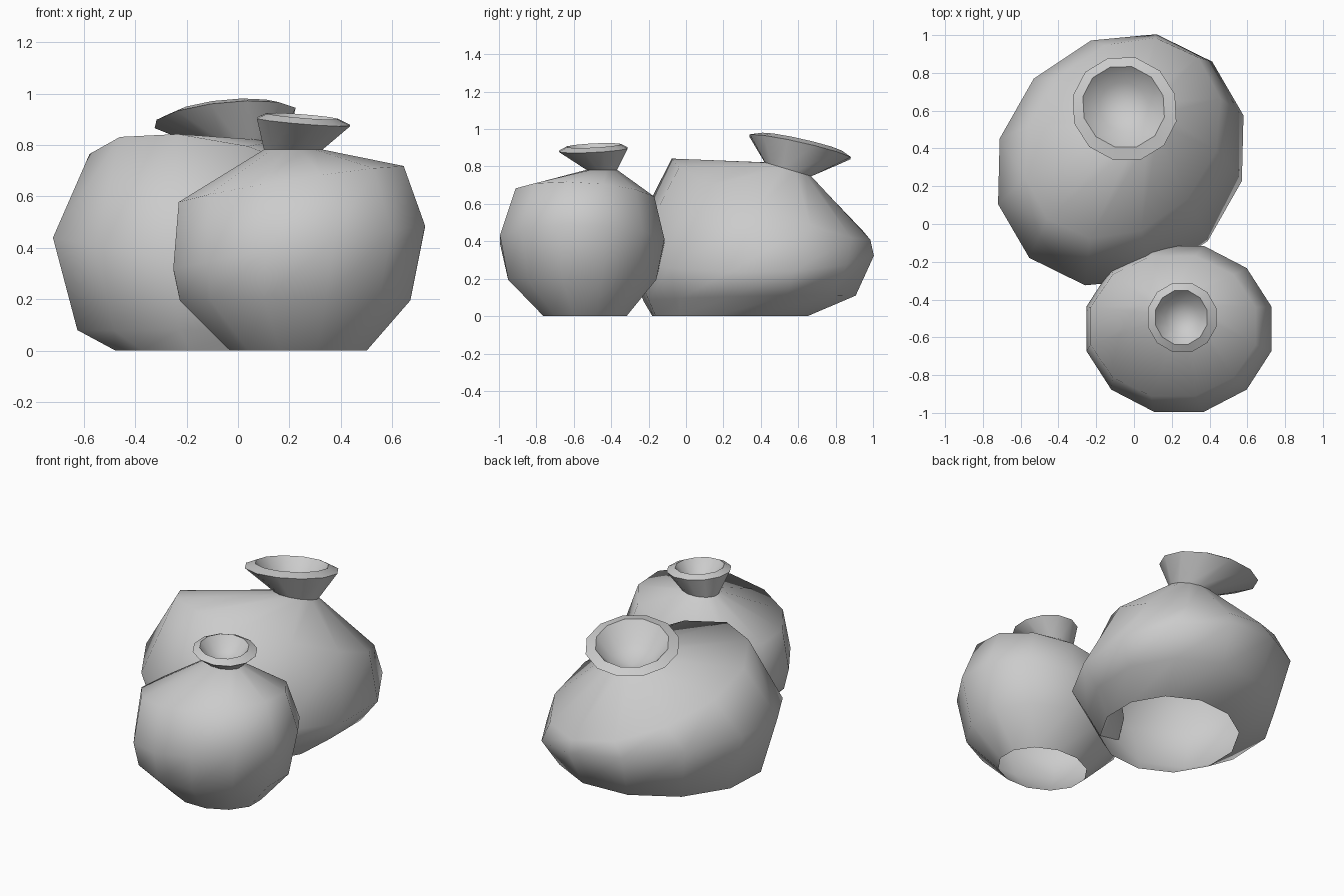
import bpy, bmesh, math
from mathutils import Vector

cube = bpy.data.objects.get("Cube")
if cube:
    bpy.data.objects.remove(cube, do_unlink=True)

SIDES = 12

# One plain grey cloth colour
cloth = bpy.data.materials.new("grey_cloth")
cloth.use_nodes = True
grey = (0.6, 0.6, 0.6, 1)
cloth.diffuse_color = grey
cloth.node_tree.nodes["Principled BSDF"].inputs["Base Color"].default_value = grey


def add_ring(bm, axis, turn, cx, cy, z, long, short, slope_x=0, slope_y=0):
    """Elliptical loop, its long radius along the axis angle, on a tilted plane."""
    ring = []
    c, s = math.cos(math.radians(axis)), math.sin(math.radians(axis))
    for i in range(SIDES):
        a = math.radians(turn) + math.tau * i / SIDES
        u, v = long * math.cos(a), short * math.sin(a)
        dx, dy = u * c - v * s, u * s + v * c
        ring.append(bm.verts.new((cx + dx, cy + dy, z + dx * slope_x + dy * slope_y)))
    return ring


def make_sack(name, axis, turn, bowl_depth, loops):
    """Skin the loops upward; the last three are the neck, lip and mouth."""
    bm = bmesh.new()
    rings = [add_ring(bm, axis, turn, *loop) for loop in loops]
    for low, high in zip(rings, rings[1:]):
        for i in range(SIDES):
            j = (i + 1) % SIDES
            bm.faces.new((low[i], low[j], high[j], high[i]))
    # hollow inside the mouth: a sloping wall and a rounded floor
    mouth = rings[-1]
    middle = sum((v.co for v in mouth), Vector()) / SIDES
    down = Vector((0, 0, -bowl_depth))
    floor = [bm.verts.new(middle.lerp(v.co, 0.6) + down * 0.7) for v in mouth]
    centre = bm.verts.new(middle + down)
    for i in range(SIDES):
        j = (i + 1) % SIDES
        bm.faces.new((mouth[i], mouth[j], floor[j], floor[i]))
        bm.faces.new((floor[i], floor[j], centre))
    # smooth cloth with a crisp tied neck and lip
    for face in bm.faces:
        face.smooth = True
    for ring in rings[-3:]:
        for i in range(SIDES):
            bm.edges.get((ring[i], ring[(i + 1) % SIDES])).smooth = False
    mesh = bpy.data.meshes.new(name)
    bm.to_mesh(mesh)
    bm.free()
    mesh.materials.append(cloth)
    obj = bpy.data.objects.new(name, mesh)
    bpy.context.collection.objects.link(obj)


# Loops: centre x, centre y, height, long radius, short radius, slope x, slope y
make_sack("large_sack", 47, 0, 0.14, [
    (-0.07, 0.235, 0.0, 0.44, 0.4),                   # open base
    (-0.07, 0.34, 0.095, 0.605, 0.54, 0.02, 0.02),    # lower bulge
    (-0.07, 0.34, 0.34, 0.71, 0.63, -0.16, 0.02),     # belly
    (-0.06, 0.455, 0.625, 0.585, 0.47, -0.12, -0.37), # shoulder
    (0.03, 0.545, 0.785, 0.13, 0.125, 0, -0.3),       # neck
    (-0.05, 0.61, 0.905, 0.275, 0.285, 0.09, -0.22),  # lip
    (-0.055, 0.62, 0.928, 0.215, 0.225, 0.09, -0.22), # mouth
])

make_sack("small_sack", 0, 15, 0.1, [
    (0.235, -0.54, 0.0, 0.275, 0.23),
    (0.222, -0.555, 0.195, 0.464, 0.41),
    (0.238, -0.555, 0.4, 0.507, 0.455, 0.17, -0.02),
    (0.207, -0.54, 0.642, 0.453, 0.384, 0.16, -0.06),
    (0.215, -0.45, 0.782, 0.118, 0.085),
    (0.255, -0.495, 0.89, 0.188, 0.19, -0.08, 0.05),
    (0.25, -0.495, 0.912, 0.142, 0.147, -0.08, 0.05),
])
